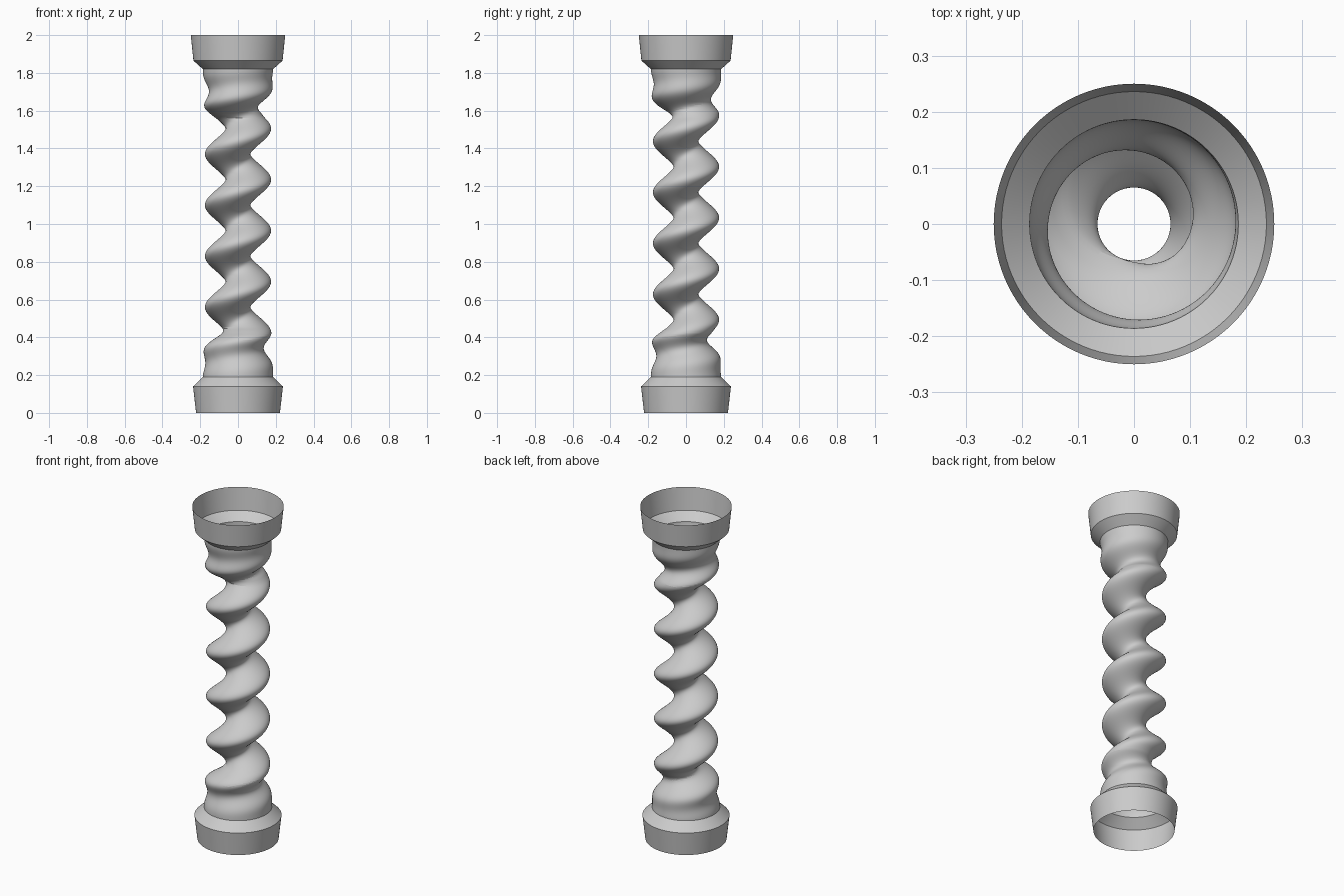
import bpy
from math import cos, sin, pi, radians

cube = bpy.data.objects.get("Cube")
if cube:
    bpy.data.objects.remove(cube, do_unlink=True)

SEGMENTS = 96
BOTTOM, TOP = 0.19, 1.82      # ends of the twisted shaft
END_RADIUS = 0.186
PITCH = 0.27

grey = bpy.data.materials.new("plain_grey")
grey.use_nodes = True
grey.diffuse_color = (0.6, 0.6, 0.6, 1)
grey.node_tree.nodes["Principled BSDF"].inputs["Base Color"].default_value = (0.6, 0.6, 0.6, 1)


def tube(name, heights, radius):
    """Open tube whose radius depends on angle and height."""
    verts, faces = [], []
    for z in heights:
        for i in range(SEGMENTS):
            a = 2 * pi * i / SEGMENTS
            r = radius(a, z)
            verts.append((r * cos(a), r * sin(a), z))
    for j in range(len(heights) - 1):
        for i in range(SEGMENTS):
            k = (i + 1) % SEGMENTS
            low, high = j * SEGMENTS, (j + 1) * SEGMENTS
            faces.append((low + i, low + k, high + k, high + i))
    mesh = bpy.data.meshes.new(name)
    mesh.from_pydata(verts, [], faces)
    mesh.materials.append(grey)
    obj = bpy.data.objects.new(name, mesh)
    bpy.context.collection.objects.link(obj)
    bpy.ops.object.select_all(action="DESELECT")
    obj.select_set(True)
    bpy.context.view_layer.objects.active = obj
    bpy.ops.object.shade_smooth_by_angle(angle=radians(14))
    return obj


def collar(name, profile):
    """Flared ring revolved from (height, radius) points."""
    radii = dict(profile)
    return tube(name, [z for z, r in profile], lambda a, z: radii[z])


def shaft_radius(a, z):
    """Helical wave that tightens and fades to a round end."""
    middle = (BOTTOM + TOP) / 2
    offset = z - middle
    over = max(0, abs(offset) - 0.585) * radians(500)
    groove = pi + 2 * pi * (z - 1.505) / PITCH + (over if offset > 0 else -over)
    wave = 0.12 - 0.055 * cos(a - groove)
    to_end = min(1, max(0, (TOP - middle - abs(offset)) / 0.26))
    blend = 1 - to_end ** 1.5
    return wave + (END_RADIUS - wave) * blend


rows = 240
shaft = tube("twisted_shaft",
             [BOTTOM + (TOP - BOTTOM) * j / rows for j in range(rows + 1)],
             shaft_radius)
shaft.data.shade_smooth()

collar("bottom_collar", [(0, 0.222), (0.14, 0.238), (BOTTOM, END_RADIUS)])
collar("top_collar", [(TOP, END_RADIUS), (1.865, 0.236), (2.0, 0.25)])
